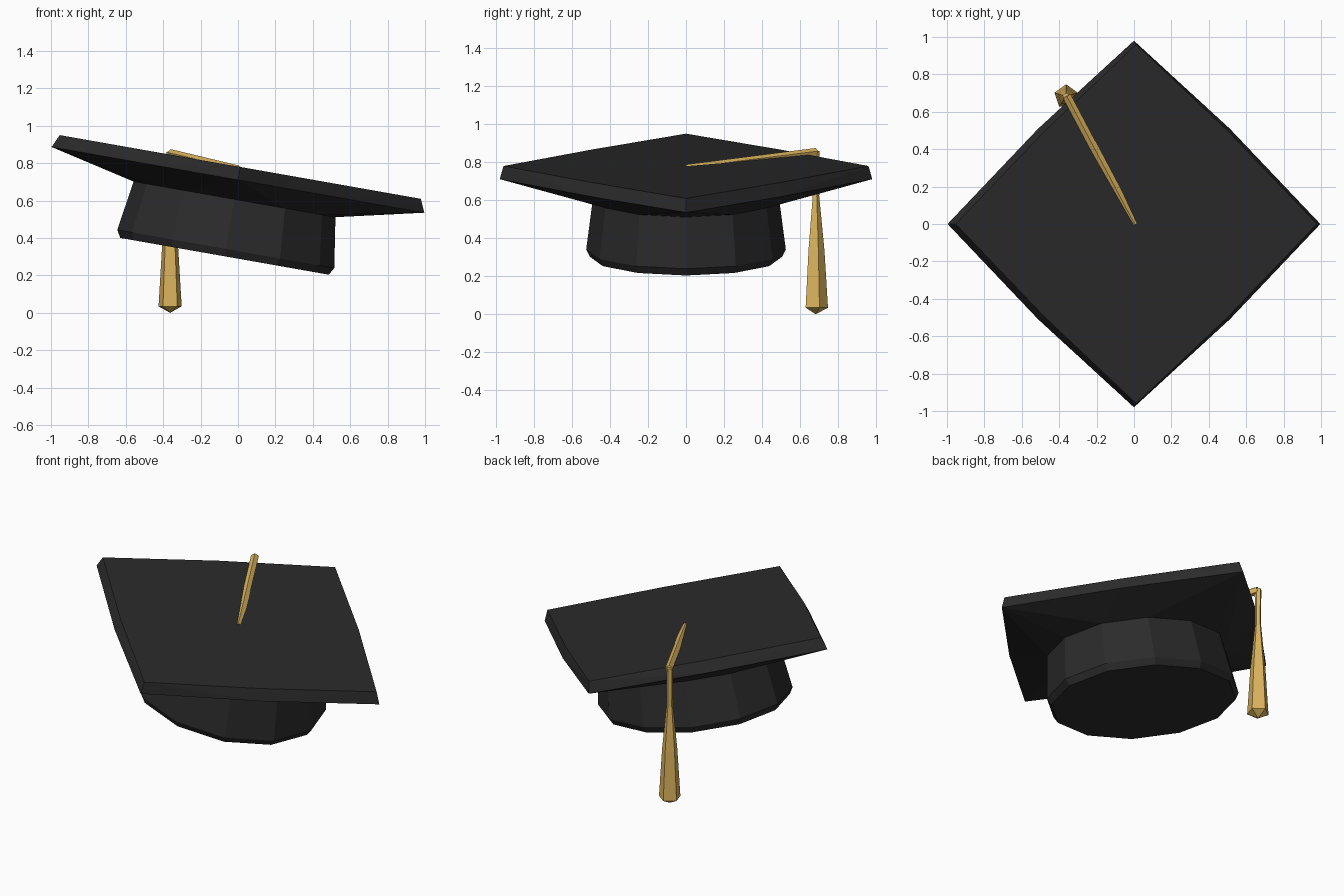
import bpy, bmesh
from math import sin, cos, pi, radians
from mathutils import Vector, Matrix

if "Cube" in bpy.data.objects:
    bpy.data.objects.remove(bpy.data.objects["Cube"])

# Materials
def material(name, color):
    m = bpy.data.materials.new(name)
    m.diffuse_color = (*color, 1)
    m.use_nodes = True
    m.node_tree.nodes["Principled BSDF"].inputs["Base Color"].default_value = m.diffuse_color
    return m

black = material("black_cloth", (0.024, 0.024, 0.024))
gold = material("gold_thread", (0.70, 0.45, 0.11))

# Cap frame: tilted 10 degrees, origin at the centre of the board top
TILT = Matrix.Translation((0.012, 0, 0.78)) @ Matrix.Rotation(radians(10), 4, 'Y')

def finish(bm, name, mat):
    bmesh.ops.recalc_face_normals(bm, faces=bm.faces)
    me = bpy.data.meshes.new(name)
    bm.to_mesh(me)
    bm.free()
    me.materials.append(mat)
    ob = bpy.data.objects.new(name, me)
    bpy.context.collection.objects.link(ob)
    return ob

def ring(n, rx, ry, z, phase=0.0):
    return [Vector((rx * cos(phase + 2 * pi * i / n), ry * sin(phase + 2 * pi * i / n), z))
            for i in range(n)]

def hull(name, points, mat):
    bm = bmesh.new()
    for p in points:
        bm.verts.new(TILT @ p)
    bmesh.ops.convex_hull(bm, input=bm.verts[:])
    return finish(bm, name, mat)

def loft(name, rings, mat):
    bm = bmesh.new()
    loops = [[bm.verts.new(p) for p in r] for r in rings]
    n = len(loops[0])
    for a, b in zip(loops, loops[1:]):
        for i in range(n):
            j = (i + 1) % n
            bm.faces.new((a[i], a[j], b[j], b[i]))
    bm.faces.new(loops[0])
    bm.faces.new(loops[-1])
    bmesh.ops.remove_doubles(bm, verts=bm.verts[:], dist=0.0005)
    return finish(bm, name, mat)

# Square board with slightly bowed edges and an underside sloping to the cap
def board_outline(cx, cy, mx, my, z):
    return [Vector(p) for p in ((cx, 0, z), (mx, my, z), (0, cy, z), (-mx, my, z),
                                (-cx, 0, z), (-mx, -my, z), (0, -cy, z), (mx, -my, z))]

cap_top = ring(12, 0.548, 0.49, -0.176)
hull("mortar_board",
     board_outline(0.98, 0.96, 0.502, 0.492, 0) +
     board_outline(1.012, 0.98, 0.52, 0.51, -0.07) + cap_top, black)

# Twelve-sided skull cap with a chamfered lower rim
hull("skull_cap",
     cap_top + ring(12, 0.589, 0.525, -0.445) + ring(12, 0.566, 0.505, -0.485), black)

# Cord lying across the board
start, end = Vector((0.003, 0.0, 0.766)), Vector((-0.36, 0.685, 0.851))
axis = (end - start).normalized()
side = axis.cross(Vector((0, 0, 1))).normalized()
up = side.cross(axis)

def cord_ring(center, r):
    return [center + side * r * cos(pi / 2 + 2 * pi * i / 5) + up * r * sin(pi / 2 + 2 * pi * i / 5)
            for i in range(5)]

loft("tassel_cord", [cord_ring(start, 0.022), cord_ring(end, 0.024)], gold)

# Hanging five-sided tassel: thin cord flaring to a pointed brush
profile = [(0.86, 0.02), (0.62, 0.019), (0.34, 0.046), (0.035, 0.065), (0.0, 0.0001)]
offset = Vector((-0.363, 0.682, 0))
loft("tassel", [[offset + p for p in ring(5, r, r, z, pi / 2)] for z, r in profile], gold)
